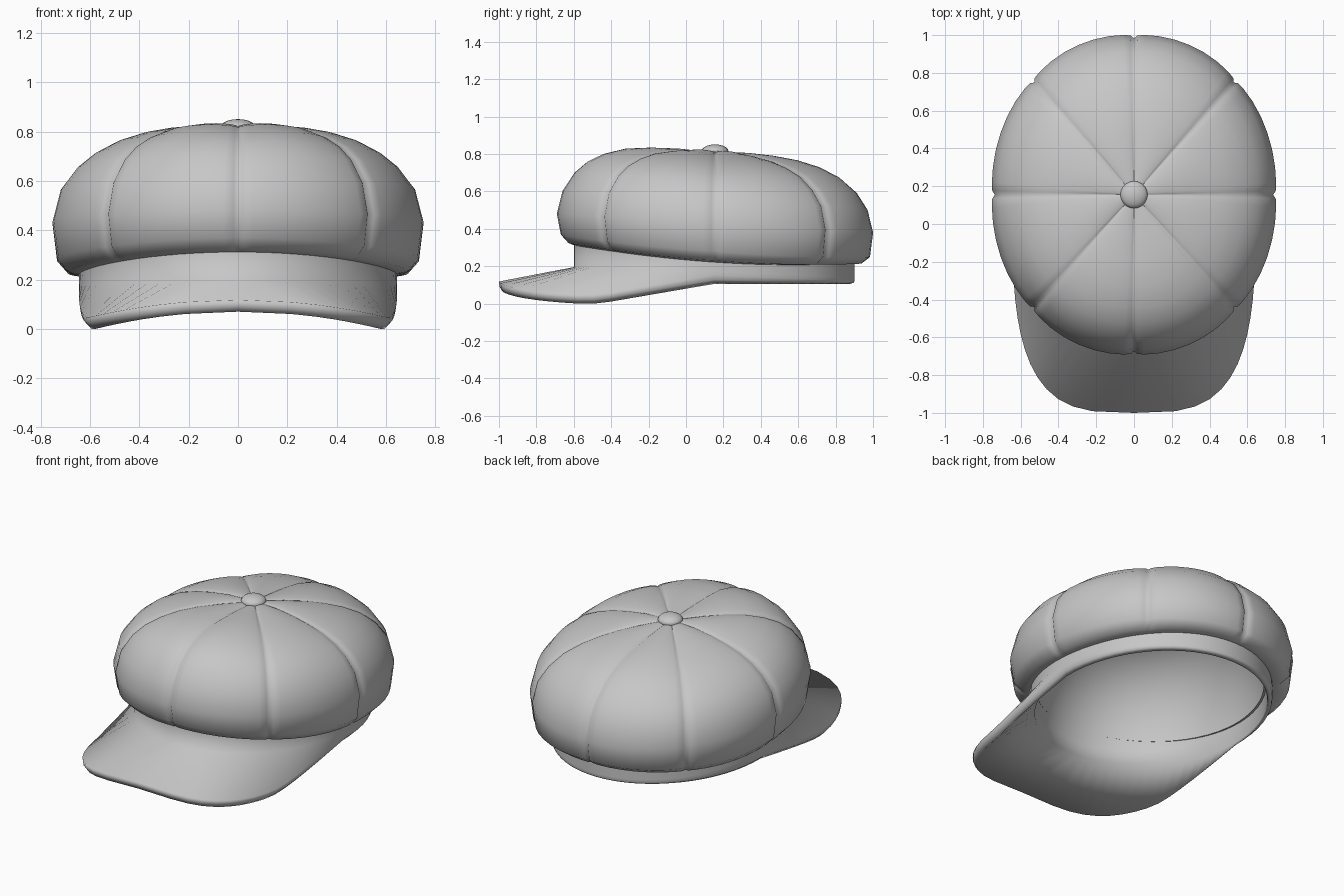
import bpy, bmesh, math
from mathutils import Vector

if "Cube" in bpy.data.objects:
    bpy.data.objects.remove(bpy.data.objects["Cube"])

grey = bpy.data.materials.new("plain_grey")
grey.diffuse_color = (0.57, 0.57, 0.57, 1)
grey.use_nodes = True
grey.node_tree.nodes["Principled BSDF"].inputs["Base Color"].default_value = grey.diffuse_color


def finish(ob, angle):
    if not ob.data.materials:
        ob.data.materials.append(grey)
    bpy.ops.object.select_all(action='DESELECT')
    ob.select_set(True)
    bpy.context.view_layer.objects.active = ob
    bpy.ops.object.shade_smooth_by_angle(angle=math.radians(angle))


def loft(name, rows, angle=180):
    """Skin a list of closed rings."""
    bm = bmesh.new()
    vs = [[bm.verts.new(p) for p in row] for row in rows]
    n = len(rows[0])
    for a, b in zip(vs, vs[1:]):
        for j in range(n):
            k = (j + 1) % n
            bm.faces.new((a[j], a[k], b[k], b[j]))
    bmesh.ops.remove_doubles(bm, verts=bm.verts, dist=0.0005)
    me = bpy.data.meshes.new(name)
    bm.to_mesh(me)
    bm.free()
    ob = bpy.data.objects.new(name, me)
    bpy.context.collection.objects.link(ob)
    finish(ob, angle)
    return ob


# Crown: front, side and back profiles (radius fraction, height), rim to centre
FRONT = [(.84, .31), (.89, .31), (.93, .325), (.975, .37), (1, .48), (.965, .6), (.89, .70),
         (.81, .76), (.715, .80), (.575, .828), (.42, .832), (.25, .825), (.1, .813), (0, .81)]
SIDE = [(.80, .23), (.85, .22), (.92, .23), (.975, .28), (1, .43), (.955, .56), (.87, .645),
        (.78, .70), (.66, .747), (.53, .777), (.39, .80), (.23, .815), (.1, .815), (0, .81)]
BACK = [(.82, .225), (.88, .215), (.93, .215), (.98, .25), (1, .38), (.965, .5), (.90, .59),
        (.79, .675), (.67, .728), (.53, .765), (.38, .787), (.23, .80), (.1, .807), (0, .81)]
CENTRE = Vector((0, .155, .45))
STEPS = (0, .03, .1, .22, .36, .5, .64, .78, .9, .97)

rows = []
for i, (f, s, b) in enumerate(zip(FRONT, SIDE, BACK)):
    row = []
    for panel in range(8):
        for t in STEPS:
            th = (panel + t) * math.pi / 4
            q = math.sin(th)
            wf, ws, wb = q * (q - 1) / 2, 1 - q * q, q * (q + 1) / 2
            r = wf * f[0] + ws * s[0] + wb * b[0]
            z = wf * f[1] + ws * s[1] + wb * b[1]
            p = Vector((.75 * r * math.cos(th), .155 + .843 * r * q, z))
            # sewn seam groove: narrow round the rim, wider valleys on top
            top = min(1, max(0, (.95 - f[0]) / .25)) if i > 4 else 0
            width, depth = .2 + .3 * top, .03 + .012 * top
            g = .012 + .014 * math.sin(2 * th) ** 2 * (1 - top)
            g -= depth * (1 - math.sin(math.pi * t) ** width)
            fade = min(1, f[0] / .2) * (0, 0, .5, 1)[min(i, 3)]
            row.append(CENTRE + (p - CENTRE) * (1 + g * fade))
    rows.append(row)
loft("crown_panels", rows)

# Headband, peak and lining: one continuous sewn shell, built as rings
HALF = 32


def ring(fn):
    """fn(side, u, back): u runs 0..1 from the side to the centre front or back."""
    pts = []
    for j in range(2 * HALF):
        a = (j / HALF) * math.pi            # counter-clockwise from +x
        c, s = math.cos(a), math.sin(a)
        u = math.asin(min(1, abs(s))) / (math.pi / 2)
        pts.append(fn(1 if c >= 0 else -1, u, s > 1e-6))
    return pts


def band(a, b, zfront, zback):
    """Ellipse ring with a height rule for the front and back halves."""
    def fn(side, u, back):
        c, s = math.cos(u * math.pi / 2), math.sin(u * math.pi / 2)
        return (side * a * c, .15 + (b if back else -b) * s, zback(s) if back else zfront(s))
    return ring(fn)


def peak(inset, lift):
    """Outer edge of the peak; at the back it is the lower edge of the headband."""
    def fn(side, u, back):
        if back:
            c, s = math.cos(u * math.pi / 2), math.sin(u * math.pi / 2)
            return (side * (.645 - inset) * c, .15 + (.75 - inset) * s,
                    .105 + lift * (1 - .7 * s))
        th = u ** 1.7 * math.pi / 2
        c, s = max(0, math.cos(th)), max(0, math.sin(th))
        x, y = .645 * c ** .59, .15 - 1.15 * s ** .59
        low = max(0, .07 * (1 - (x / .6) ** 2), .005 + (y + .44) / .59 * .1)
        return (side * (x - inset * c), y + inset * .6 * s, low + lift)
    return ring(fn)


rings = [
    band(.643, .75, lambda s: .25 + .085 * s ** 1.5, lambda s: .25),
    band(.645, .75, lambda s: .175 + .02 * s, lambda s: .175 - .04 * s),
    peak(0, .048),
    peak(.004, .022),
    peak(.025, 0),
    band(.615, .72, lambda s: .118 + .035 * s, lambda s: .118),
]
# lining dome
for k in range(1, 12):
    a = k / 11 * math.pi / 2
    r = math.cos(a) ** .7 if k < 11 else 0
    z = lambda s, a=a: .12 + .035 * s * (1 - math.sin(a)) + .64 * math.sin(a)
    zb = lambda s, a=a: .12 + .64 * math.sin(a)
    rings.append(band(.615 * r, .72 * r, z, zb))
loft("headband_peak_and_lining", [list(reversed(r)) for r in rings])

# Top button
bpy.ops.mesh.primitive_uv_sphere_add(segments=20, ring_count=10, radius=1, location=(0, .155, .815))
button = bpy.context.object
button.name = "top_button"
button.scale = (.072, .072, .036)
finish(button, 60)
